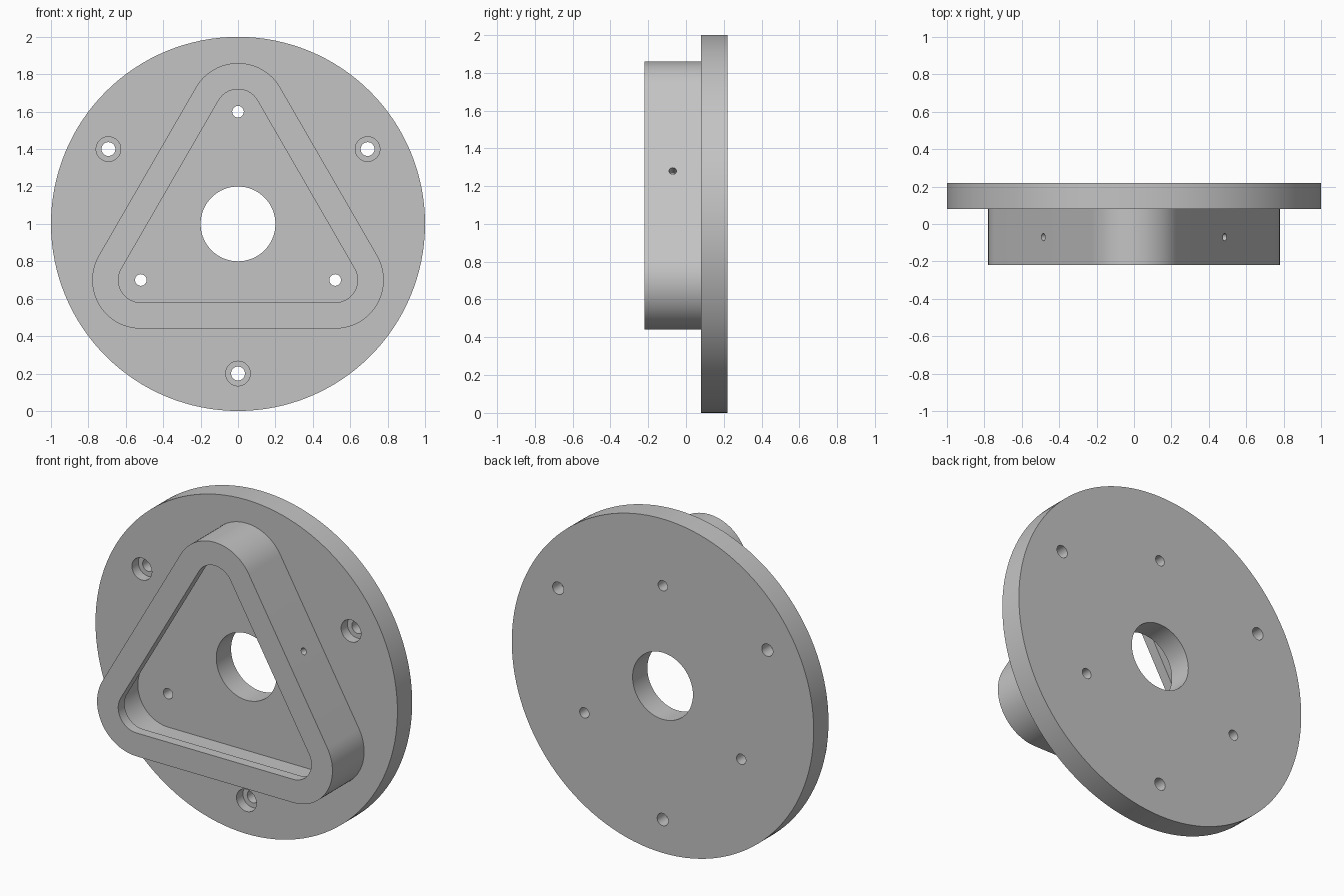
import bpy, bmesh, math
from mathutils import Vector, Matrix

cube = bpy.data.objects.get("Cube")
if cube:
    bpy.data.objects.remove(cube, do_unlink=True)

CENTRE_Z = 1.0
FRONT, JOINT, BACK = -0.22, 0.08, 0.22
CORNER_DIST = 0.6          # distance of the triangle corners from the axis

grey = bpy.data.materials.new("plain grey")
grey.use_nodes = True
grey.diffuse_color = (0.55, 0.55, 0.55, 1)
grey.node_tree.nodes["Principled BSDF"].inputs["Base Color"].default_value = (0.55, 0.55, 0.55, 1)


def polar(radius, degrees):
    a = math.radians(degrees)
    return radius * math.cos(a), CENTRE_Z + radius * math.sin(a)


def circle(radius, centre=(0, CENTRE_Z), sides=32):
    return [(centre[0] + radius * math.cos(math.tau * i / sides),
             centre[1] + radius * math.sin(math.tau * i / sides)) for i in range(sides)]


def rounded_triangle(radius, steps=24):
    points = []
    for corner in (90, 210, 330):
        cx, cz = polar(CORNER_DIST, corner)
        for i in range(steps + 1):
            a = math.radians(corner - 60 + 120 * i / steps)
            points.append((cx + radius * math.cos(a), cz + radius * math.sin(a)))
    return points


def prism(name, outline, y0, y1):
    """Extrude an outline in the xz plane from y0 to y1."""
    bm = bmesh.new()
    face = bm.faces.new([bm.verts.new((x, y0, z)) for x, z in outline])
    moved = bmesh.ops.extrude_face_region(bm, geom=[face])["geom"]
    bmesh.ops.translate(bm, vec=(0, y1 - y0, 0),
                        verts=[v for v in moved if isinstance(v, bmesh.types.BMVert)])
    bmesh.ops.recalc_face_normals(bm, faces=bm.faces)
    mesh = bpy.data.meshes.new(name)
    bm.to_mesh(mesh)
    bm.free()
    mesh.materials.append(grey)
    obj = bpy.data.objects.new(name, mesh)
    bpy.context.collection.objects.link(obj)
    return obj


def cut(target, cutter):
    cutter.hide_render = True
    mod = target.modifiers.new("cut", "BOOLEAN")
    mod.operation = "DIFFERENCE"
    mod.solver = "EXACT"
    mod.object = cutter
    bpy.context.view_layer.objects.active = target
    bpy.ops.object.modifier_apply(modifier=mod.name)
    bpy.data.objects.remove(cutter, do_unlink=True)


# Round base plate with its centre bore
plate = prism("base_plate", circle(1.0, sides=128), JOINT, BACK)
cut(plate, prism("bore", circle(0.2, sides=64), 0, 0.3))

# Small holes at the triangle corners, counterbored holes near the rim
for angle in (90, 210, 330):
    cut(plate, prism("corner_hole", circle(0.031, polar(CORNER_DIST, angle)), 0, 0.3))
for angle in (30, 150, 270):
    spot = polar(0.8, angle)
    cut(plate, prism("screw_hole", circle(0.037, spot), 0, 0.3))
    cut(plate, prism("counterbore", circle(0.066, spot), 0, JOINT + 0.06))

# Rounded triangular wall: narrow front lip, wider cavity behind it
wall = prism("triangular_wall", rounded_triangle(0.26), FRONT, JOINT)
cut(wall, prism("lip_opening", rounded_triangle(0.12), -0.3, 0.0))
cut(wall, prism("cavity", rounded_triangle(0.2), FRONT + 0.06, 0.2))

# Pin hole through the middle of each straight side
for angle in (30, 150, 270):
    pin = prism("pin_hole", circle(0.02, (0, 0), 24), -0.1, 0.1)
    x, z = polar(0.53, angle)
    direction = Vector((x, 0, z - CENTRE_Z))
    turn = Vector((0, 1, 0)).rotation_difference(direction).to_matrix().to_4x4()
    pin.data.transform(Matrix.Translation((x, -0.07, z)) @ turn)
    cut(wall, pin)

# Smooth rounds, sharp rims
for obj in (plate, wall):
    bpy.ops.object.select_all(action="DESELECT")
    obj.select_set(True)
    bpy.context.view_layer.objects.active = obj
    bpy.ops.object.shade_smooth_by_angle(angle=math.radians(30))
